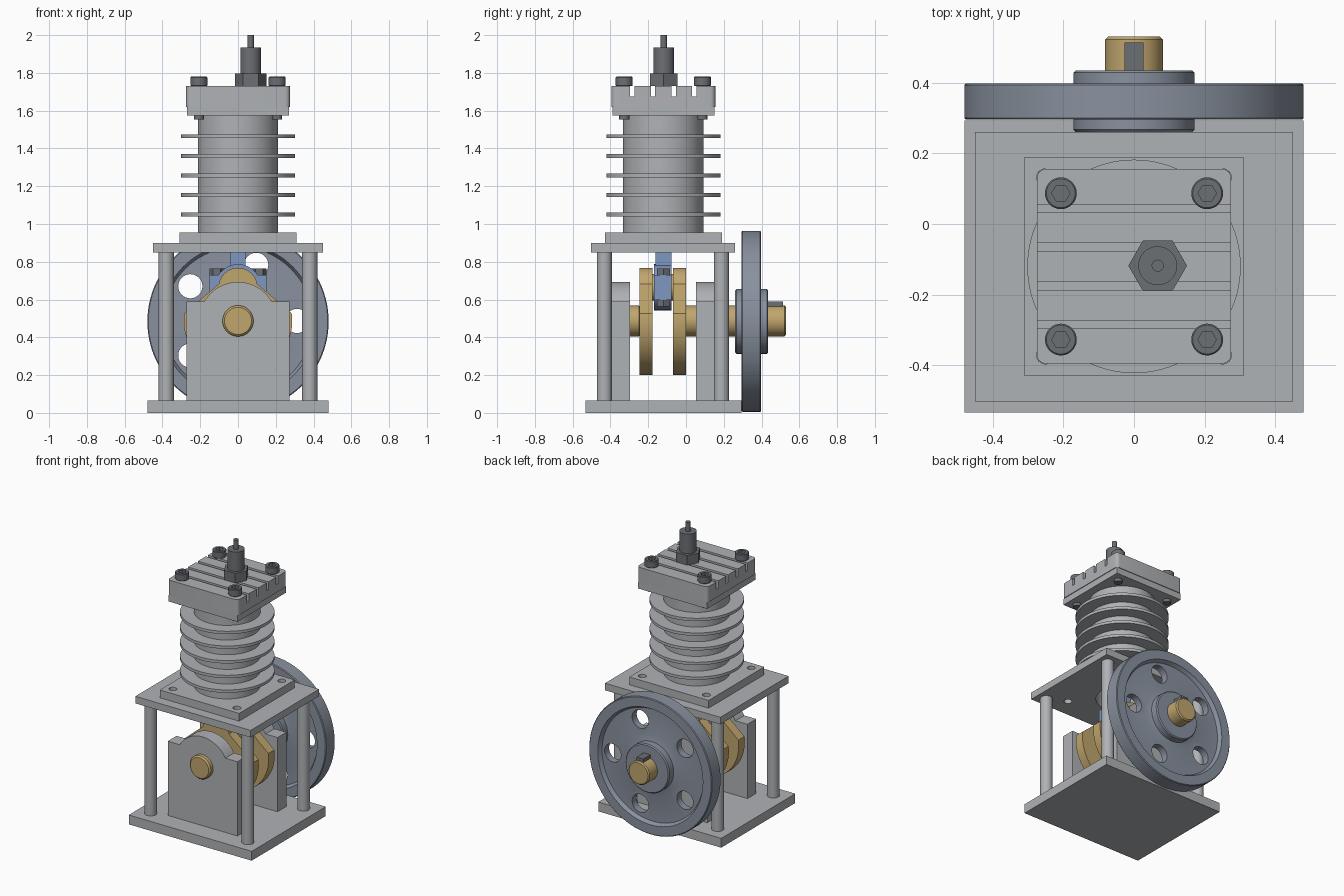
import bpy, bmesh, math
from mathutils import Vector

if "Cube" in bpy.data.objects:
    bpy.data.objects.remove(bpy.data.objects["Cube"])

def mat(name, c):
    m = bpy.data.materials.new(name)
    m.diffuse_color = (*c, 1)
    m.use_nodes = True
    m.node_tree.nodes["Principled BSDF"].inputs["Base Color"].default_value = m.diffuse_color
    return m

ALU = mat("light grey metal", (0.43, 0.445, 0.465))
DARK = mat("dark steel", (0.15, 0.16, 0.175))
IRON = mat("blue grey iron", (0.25, 0.285, 0.345))
BRASS = mat("brass", (0.53, 0.38, 0.155))
BLUE = mat("rod blue", (0.21, 0.31, 0.53))
CY, CZ, PIN = -0.12, 0.487, 0.665   # cylinder axis y, shaft height, crank pin height

def finish(name, bm, m):
    bmesh.ops.remove_doubles(bm, verts=bm.verts, dist=1e-5)
    bmesh.ops.recalc_face_normals(bm, faces=bm.faces)
    me = bpy.data.meshes.new(name)
    bm.to_mesh(me)
    bm.free()
    me.materials.append(m)
    ob = bpy.data.objects.new(name, me)
    bpy.context.collection.objects.link(ob)
    return ob

def activate(ob):
    bpy.ops.object.select_all(action='DESELECT')
    ob.select_set(True)
    bpy.context.view_layer.objects.active = ob

def cut(ob, cutters):
    for c in cutters:
        md = ob.modifiers.new("cut", 'BOOLEAN')
        md.operation, md.solver, md.object = 'DIFFERENCE', 'EXACT', c
        activate(ob)
        bpy.ops.object.modifier_apply(modifier=md.name)
        bpy.data.objects.remove(c, do_unlink=True)
    return ob

def box(name, x0, x1, y0, y1, z0, z1, m):
    return prism(name, [(x0, y0), (x1, y0), (x1, y1), (x0, y1)], 'z', z0, z1, m)

def prism(name, pts, axis, a, b, m):
    """Extrude a 2D outline: xy along z, or xz along y."""
    bm = bmesh.new()
    p = (lambda u, v, h: (u, v, h)) if axis == 'z' else (lambda u, v, h: (u, h, v))
    f = bm.faces.new([bm.verts.new(p(u, v, a)) for u, v in pts])
    r = bmesh.ops.extrude_face_region(bm, geom=[f])
    vs = [g for g in r['geom'] if isinstance(g, bmesh.types.BMVert)]
    bmesh.ops.translate(bm, verts=vs, vec=Vector(p(0, 0, b - a)))
    return finish(name, bm, m)

def lathe(name, prof, cx, c2, axis, m, closed=False, seg=64):
    """Revolve (radius, height) points about z at (cx, y) or about y at (cx, z)."""
    bm = bmesh.new()
    rings = []
    for i in range(seg):
        a = 2 * math.pi * i / seg
        ring = []
        for r, h in prof:
            u, v = cx + r * math.cos(a), c2 + r * math.sin(a)
            ring.append(bm.verts.new((u, v, h) if axis == 'z' else (u, h, v)))
        rings.append(ring)
    n = len(prof)
    for i in range(seg):
        A, B = rings[i], rings[(i + 1) % seg]
        for j in range(n if closed else n - 1):
            k = (j + 1) % n
            bm.faces.new((A[j], A[k], B[k], B[j]))
    return finish(name, bm, m)

def rod(name, r, a, b, cx, c2, axis, m, ch=0.0, seg=48):
    prof = [(0, a), (r - ch, a), (r, a + ch), (r, b - ch), (r - ch, b), (0, b)]
    return lathe(name, prof, cx, c2, axis, m, seg=seg)

def arc(cx, cy, r, a0, a1, n):
    return [(cx + r * math.cos(math.radians(a0 + (a1 - a0) * i / n)),
             cy + r * math.sin(math.radians(a0 + (a1 - a0) * i / n))) for i in range(n + 1)]

def hexa(cx, cy, r):
    return arc(cx, cy, r, 0, 300, 5)

# Frame: base, four columns, top plate
box("base_plate", -0.48, 0.48, -0.533, 0.293, 0, 0.066, ALU)
for x in (-0.38, 0.38):
    for y in (CY - 0.312, CY + 0.308):
        rod("column", 0.04, 0.066, 0.85, x, y, 'z', ALU)
plate = box("top_plate", -0.45, 0.45, -0.502, 0.26, 0.85, 0.90, ALU)
flange = box("cylinder_flange", -0.31, 0.31, CY - 0.31, CY + 0.31, 0.90, 0.955, ALU)
for ob in (plate, flange):
    cs = [rod("hole", 0.026, 0.8, 1.0, sx * 0.25, CY + sy * 0.25, 'z', ALU, seg=24)
          for sx in (-1, 1) for sy in (-1, 1)]
    cs.append(rod("bore", 0.17, 0.8, 1.0, 0, CY, 'z', ALU))
    cut(ob, cs)

# Finned barrel with open bore
prof = [(0.17, 0.955), (0.213, 0.955)]
for i in range(5):
    z = 1.05 + i * 0.1035
    prof += [(0.213, z - 0.01), (0.302, z - 0.01), (0.302, z + 0.01), (0.213, z + 0.01)]
prof += [(0.213, 1.575), (0.17, 1.575)]
lathe("finned_barrel", prof, 0, CY, 'z', ALU, closed=True, seg=96)
rod("piston", 0.168, 1.12, 1.45, 0, CY, 'z', ALU)

# Cylinder head: square skirt, rounded upper block with four grooves
box("head_skirt", -0.27, 0.27, CY - 0.27, CY + 0.27, 1.575, 1.62, ALU)
w, r = 0.275, 0.025
outline = []
for i, (sx, sy) in enumerate(((1, 1), (-1, 1), (-1, -1), (1, -1))):
    outline += arc(sx * (w - r), CY + sy * (w - r), r, 90 * i, 90 * i + 90, 5)
head = prism("cylinder_head", outline, 'z', 1.62, 1.73, ALU)
cut(head, [box("groove", -0.4, 0.4, CY + d - 0.0115, CY + d + 0.0115, 1.675, 1.8, ALU)
           for d in (-0.164, -0.0547, 0.0547, 0.164)])

# Socket head bolts, ends showing below the head
for x in (-0.207, 0.207):
    for y in (CY - 0.207, CY + 0.207):
        b = rod("head_bolt", 0.045, 1.73, 1.78, x, y, 'z', DARK, 0.004, 32)
        cut(b, [prism("socket", hexa(x, y, 0.026), 'z', 1.75, 1.8, DARK)])
        rod("bolt_end", 0.027, 1.553, 1.576, x, y, 'z', DARK, seg=24)

# Spark plug
prism("plug_hex", hexa(0.067, CY + 0.002, 0.083), 'z', 1.73, 1.798, DARK)
lathe("plug_body", [(0, 1.798), (0.055, 1.798), (0.055, 1.935), (0.017, 1.935), (0.017, 2.0), (0, 2.0)],
      0.067, CY + 0.002, 'z', DARK, seg=40)

# Arched bearing blocks
block = [(0.272, 0.066), (0.272, 0.59)] + arc(0, CZ, 0.206, 30, 150, 28) + [(-0.272, 0.59), (-0.272, 0.066)]
for name, y in (("front_bearing_block", -0.395), ("rear_bearing_block", 0.053)):
    prism(name, block, 'y', y, y + 0.098, ALU)

# Crankshaft: two shaft ends, pin, webs with round counterweights
rod("front_shaft", 0.082, -0.43, -0.24, 0, CZ, 'y', BRASS, 0.01)
rod("rear_shaft", 0.082, -0.01, 0.53, 0, CZ, 'y', BRASS, 0.008)
rod("crank_pin", 0.07, -0.18, -0.065, 0, PIN, 'y', BRASS)
web = arc(0, PIN, 0.103, 10, 170, 20) + arc(0, CZ, 0.287, 172, 368, 40)
for y in (-0.245, -0.068):
    prism("crank_web", web, 'y', y, y + 0.067, BRASS)

# Connecting rod: ring and split ears, shank and cap bolts
y0, y1 = -0.17, -0.076
lathe("rod_big_end", [(0.07, y0), (0.122, y0), (0.122, y1), (0.07, y1)], 0, PIN, 'y', BLUE, closed=True)
for s in (-1, 1):
    xa, xb = sorted((s * 0.075, s * 0.152))
    box("rod_ear", xa, xb, y0, y1, 0.597, 0.73, BLUE)
    x = s * 0.112
    prism("rod_bolt_head", hexa(x, CY, 0.04), 'z', 0.73, 0.764, DARK)
    prism("rod_nut", hexa(x, CY, 0.04), 'z', 0.563, 0.597, DARK)
box("rod_shank", -0.04, 0.04, CY - 0.042, CY + 0.042, 0.775, 1.2, BLUE)

# Flywheel: rim, recessed web with five holes, stepped hub
half = [(0.08, 0.435), (0.164, 0.435), (0.171, 0.428), (0.171, 0.382), (0.21, 0.372),
        (0.395, 0.372), (0.41, 0.398), (0.475, 0.398), (0.48, 0.393)]
ym = 0.3465
back = [(r, 2 * ym - y) for r, y in reversed(half)]
back[-3:] = [(0.171, 0.267), (0.164, 0.26), (0.08, 0.26)]
wheel = lathe("flywheel", half + back, 0, CZ - 0.003, 'y', IRON, closed=True, seg=96)
cut(wheel, [rod("spoke_hole", 0.064, 0.2, 0.5, 0.312 * math.cos(a), CZ + 0.312 * math.sin(a), 'y', IRON, seg=32)
            for a in (math.radians(72 * k) for k in range(5))])
box("shaft_key", -0.027, 0.027, 0.40, 0.513, 0.53, 0.589, DARK)

# Smooth round surfaces, keep edges sharp
for ob in list(bpy.context.scene.objects):
    activate(ob)
    bpy.ops.object.shade_smooth_by_angle(angle=math.radians(25))
